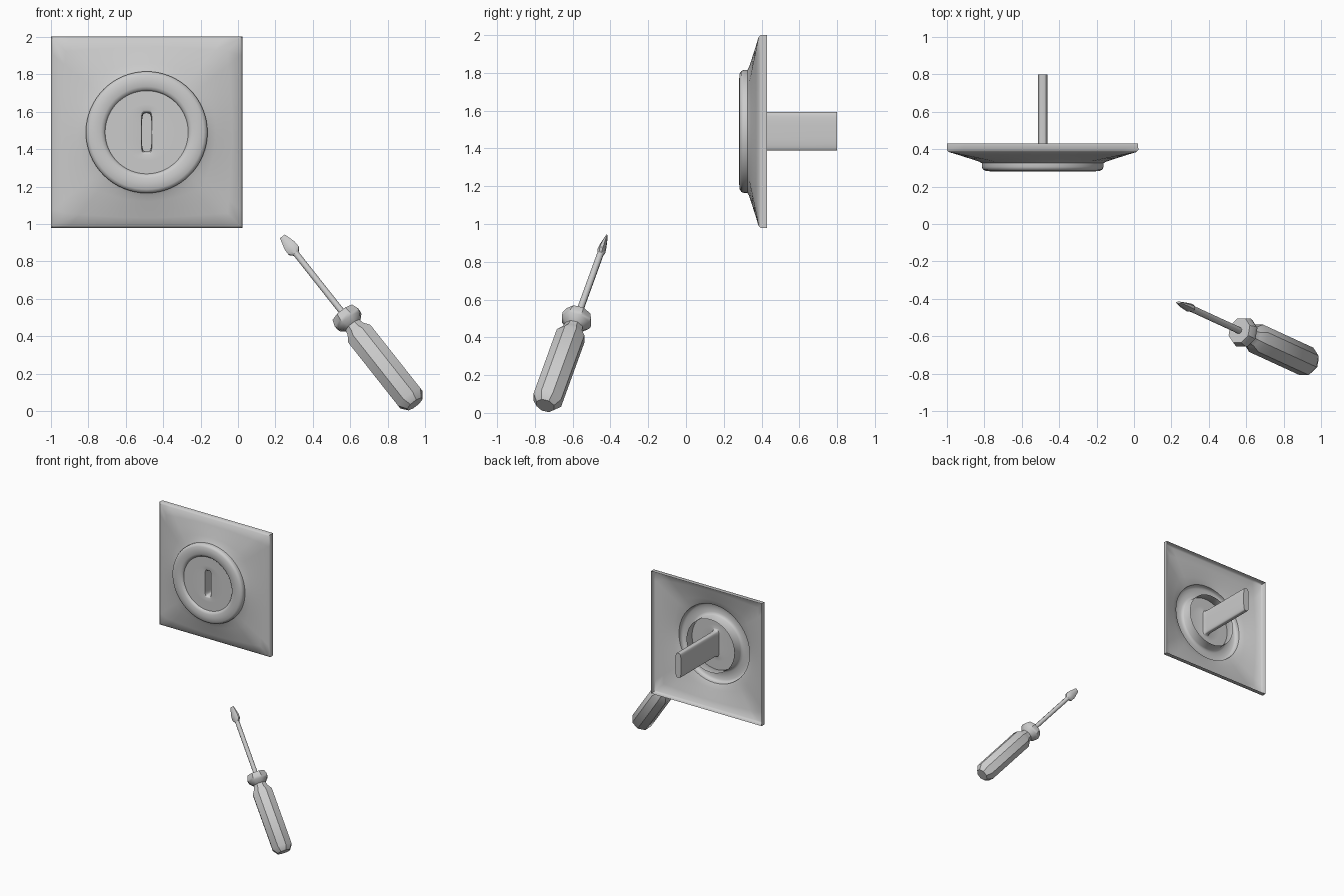
import bpy, bmesh, math
from mathutils import Vector

if "Cube" in bpy.data.objects:
    bpy.data.objects.remove(bpy.data.objects["Cube"])

steel = bpy.data.materials.new("plain grey")
steel.diffuse_color = (0.6, 0.6, 0.6, 1)
steel.use_nodes = True
steel.node_tree.nodes["Principled BSDF"].inputs["Base Color"].default_value = steel.diffuse_color


def loft(name, loops, cap_start=False, cap_end=False, angle=35):
    """Skin equal-length closed loops of points into one surface."""
    bm = bmesh.new()
    rings = [[bm.verts.new(p) for p in loop] for loop in loops]
    n = len(rings[0])
    for a, b in zip(rings, rings[1:]):
        for i in range(n):
            j = (i + 1) % n
            bm.faces.new((a[i], a[j], b[j], b[i]))
    if cap_start:
        bm.faces.new(rings[0][::-1])
    if cap_end:
        bm.faces.new(rings[-1])
    bmesh.ops.recalc_face_normals(bm, faces=bm.faces)
    mesh = bpy.data.meshes.new(name)
    bm.to_mesh(mesh)
    bm.free()
    mesh.materials.append(steel)
    ob = bpy.data.objects.new(name, mesh)
    bpy.context.collection.objects.link(ob)
    bpy.ops.object.select_all(action='DESELECT')
    ob.select_set(True)
    bpy.context.view_layer.objects.active = ob
    bpy.ops.object.shade_smooth_by_angle(angle=math.radians(angle))
    return ob


# ---- Lock plate ----
CX, CZ, N = -0.488, 1.49, 64
ANG = [2 * math.pi * i / N for i in range(N)]


def circle(r, y):
    return [Vector((CX + r * math.cos(a), y, CZ + r * math.sin(a))) for a in ANG]


def square(h, y):
    out = []
    for a in ANG:
        c, s = math.cos(a), math.sin(a)
        k = h / max(abs(c), abs(s))
        out.append(Vector((CX + k * c, y, CZ + k * s)))
    return out


def slot(w, h, y, pinch=0.0):
    """Tall rounded slot, optionally narrowed at mid height."""
    out = []
    for a in ANG:
        c, s = math.cos(a), math.sin(a)
        x = math.copysign(abs(c) ** 0.4, c)
        z = math.copysign(abs(s) ** 0.7, s)
        out.append(Vector((CX + x * (w - pinch * (1 - z * z)), y, CZ + h * z)))
    return out


def blend(a, b, t, y):
    return [Vector((p.x + (q.x - p.x) * t, y, p.z + (q.z - p.z) * t))
            for p, q in zip(a, b)]


# Square rim sloping into the round raised ring, with an inner wall behind it
sq, ci = square(0.5, 0), circle(0.325, 0)
loops = [square(0.51, 0.43), square(0.511, 0.395), square(0.5, 0.384)]
loops += [blend(sq, ci, t, y) for t, y in
          ((0.25, 0.371), (0.5, 0.357), (0.75, 0.343), (0.92, 0.333))]
loops += [circle(r, y) for r, y in
          ((0.325, 0.325), (0.325, 0.305), (0.32, 0.292), (0.305, 0.284),
           (0.275, 0.281), (0.245, 0.283), (0.23, 0.289), (0.222, 0.3),
           (0.22, 0.375))]
loft("lock_plate", loops, angle=50)

# Centre disc with the keyhole flowing into the long closed sleeve
loft("keyhole_disc", [
    circle(0.222, 0.3), circle(0.15, 0.3),
    slot(0.042, 0.118, 0.3, 0.005), slot(0.034, 0.11, 0.303, 0.007),
    slot(0.028, 0.104, 0.32, 0.003), slot(0.026, 0.102, 0.35),
    slot(0.026, 0.102, 0.8)], cap_end=True, angle=50)

# ---- Screwdriver ----
END, TIP = Vector((0.945, -0.745, 0.038)), Vector((0.238, -0.42, 0.933))
D = (TIP - END).normalized()
V = D.cross(Vector((0, 1, 0))).normalized()   # blade width direction
W = D.cross(V).normalized()                   # blade thickness direction


def section(t, rv, rw, n=8, turn=0.5):
    return [END + D * t
            + V * (rv * math.cos(2 * math.pi * (i + turn) / n))
            + W * (rw * math.sin(2 * math.pi * (i + turn) / n))
            for i in range(n)]


# Faceted handle with neck and collar
profile = [(0, 0.052), (0.04, 0.082), (0.49, 0.082), (0.525, 0.058),
           (0.555, 0.05), (0.585, 0.08), (0.605, 0.085), (0.642, 0.072)]
loft("handle", [section(t, r, r) for t, r in profile], True, True)

# Thin shaft
loft("shaft", [section(t, 0.018, 0.018) for t in (0.63, 1.09)], True, True, 50)

# Flattened blade
loft("blade", [section(t, a, b) for t, a, b in
               ((1.065, 0.018, 0.018), (1.085, 0.038, 0.022),
                (1.12, 0.037, 0.018), (1.186, 0.018, 0.006))], True, True)
